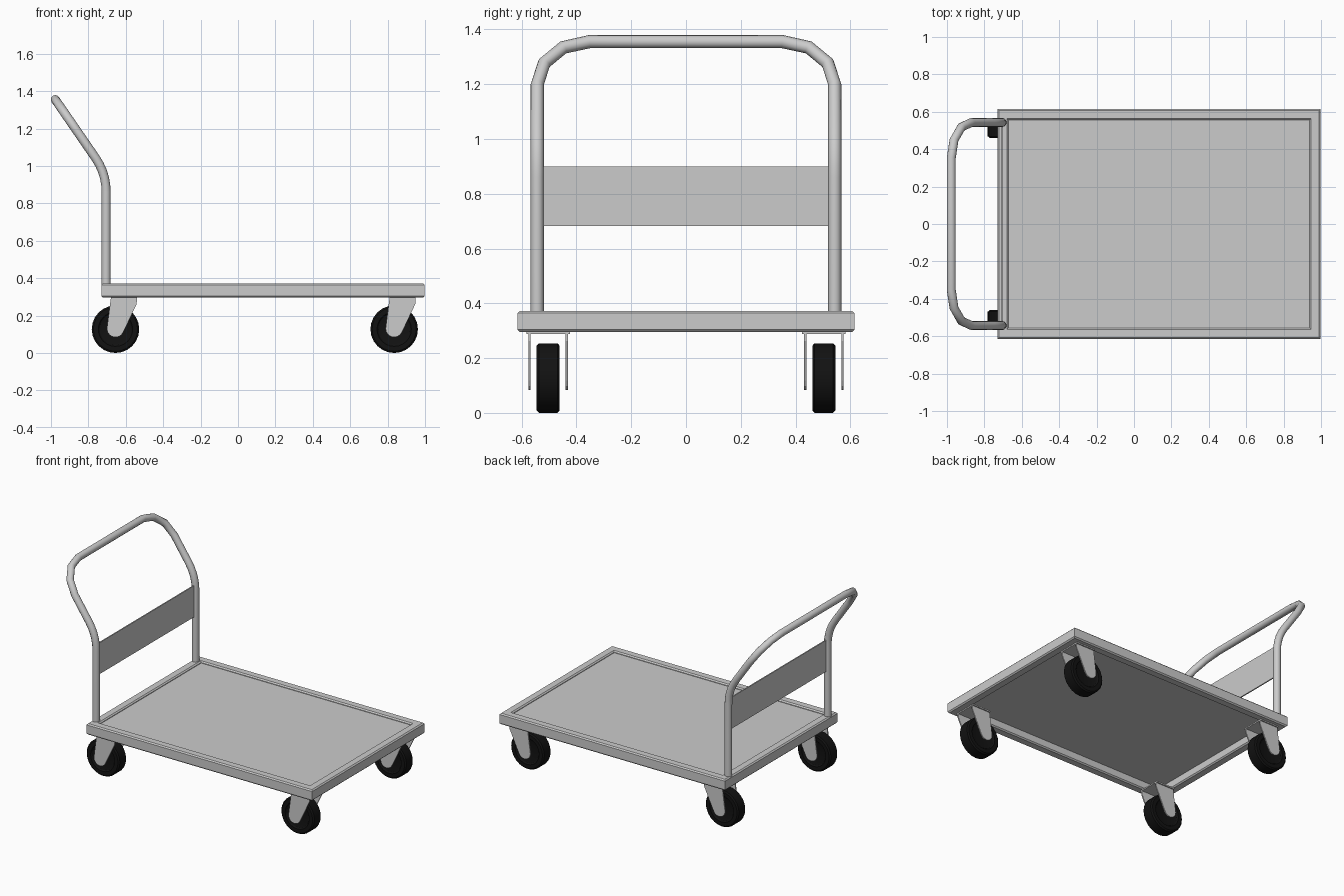
import bpy, bmesh
from math import sin, cos, pi
from mathutils import Vector

if "Cube" in bpy.data.objects:
    bpy.data.objects.remove(bpy.data.objects["Cube"])


def finish(name, bm, mat=None, smooth=False):
    bmesh.ops.recalc_face_normals(bm, faces=bm.faces)
    me = bpy.data.meshes.new(name)
    bm.to_mesh(me)
    bm.free()
    ob = bpy.data.objects.new(name, me)
    bpy.context.collection.objects.link(ob)
    if mat:
        me.materials.append(mat)
    if smooth:
        bpy.ops.object.select_all(action='DESELECT')
        ob.select_set(True)
        bpy.context.view_layer.objects.active = ob
        bpy.ops.object.shade_smooth_by_angle(angle=0.55)
    return ob


def box(name, x0, x1, y0, y1, z0, z1):
    bm = bmesh.new()
    bmesh.ops.create_cube(bm, size=1)
    for v in bm.verts:
        v.co = ((x0 + x1) / 2 + v.co.x * (x1 - x0),
                (y0 + y1) / 2 + v.co.y * (y1 - y0),
                (z0 + z1) / 2 + v.co.z * (z1 - z0))
    return finish(name, bm)


def bridge(bm, a, b):
    n = len(a)
    for i in range(n):
        bm.faces.new((a[i], a[(i + 1) % n], b[(i + 1) % n], b[i]))


black = bpy.data.materials.new("black_rubber")
black.diffuse_color = (0.006, 0.006, 0.006, 1)
black.use_nodes = True
black.node_tree.nodes["Principled BSDF"].inputs["Base Color"].default_value = black.diffuse_color

# Deck frame: chamfered square tube, mitred at the four corners
X0, X1, Y, Z0, Z1, W, C = -0.73, 0.998, 0.615, 0.296, 0.372, 0.06, 0.008
section = [(0, Z0 + C), (0, Z1 - C), (C, Z1), (W - C, Z1),
           (W, Z1 - C), (W, Z0 + C), (W - C, Z0), (C, Z0)]
bm = bmesh.new()
rings = []
for cx, cy, sx, sy in ((X0, -Y, 1, 1), (X1, -Y, -1, 1), (X1, Y, -1, -1), (X0, Y, 1, -1)):
    rings.append([bm.verts.new((cx + sx * d, cy + sy * d, z)) for d, z in section])
for i in range(4):
    bridge(bm, rings[i], rings[(i + 1) % 4])
finish("deck_frame", bm)

# Deck sheet, slightly recessed inside the frame
box("deck_sheet", X0 + W - 0.005, X1 - W + 0.005, -Y + W - 0.005, Y - W + 0.005, 0.35, 0.36)

# Push handle: bent tube, leaning back above the bend
HX, HY, ZB = -0.705, 0.543, 0.96
lean = Vector((-0.272, 0, 0.395))
length = lean.length
lean.normalize()
corner = Vector((HX, 0, ZB))
a, b = corner - Vector((0, 0, 0.1)), corner + lean * 0.1
half = [Vector((HX, 0, 0.34))]
for i in range(6):
    t = i / 5
    half.append(a * (1 - t) ** 2 + corner * 2 * t * (1 - t) + b * t * t)
for p in half:
    p.y = HY
R = 0.19
for i in range(4):
    t = i / 3 * pi / 2
    p = corner + lean * (length - R + R * sin(t))
    p.y = HY - R + R * cos(t)
    half.append(p)
path = half + [Vector((p.x, -p.y, p.z)) for p in reversed(half)]
cu = bpy.data.curves.new("push_handle", 'CURVE')
cu.dimensions = '3D'
cu.bevel_depth = 0.024
cu.bevel_resolution = 4
cu.use_fill_caps = True
sp = cu.splines.new('POLY')
sp.points.add(len(path) - 1)
for q, p in zip(sp.points, path):
    q.co = (*p, 1)
    q.radius = 1
sp.use_smooth = True
bpy.context.collection.objects.link(bpy.data.objects.new("push_handle", cu))

# Back panel between the handle legs
box("handle_panel", HX - 0.004, HX + 0.004, -0.525, 0.525, 0.683, 0.9)

# Casters
wheel_half = [(0.07, 0.03), (0.085, 0.034), (0.092, 0.042), (0.118, 0.042), (0.127, 0.034)]
wheel_profile = wheel_half + [(r, -y) for r, y in reversed(wheel_half)]


def wheel(name, x, y, z, n=24):
    bm = bmesh.new()
    rs = [[bm.verts.new((x + r * cos(2 * pi * i / n), y + d, z + r * sin(2 * pi * i / n)))
           for i in range(n)] for r, d in wheel_profile]
    for p, q in zip(rs, rs[1:]):
        bridge(bm, p, q)
    bm.faces.new(rs[0])
    bm.faces.new(rs[-1])
    finish(name, bm, black, True)


def fork_plate(name, x, y):
    pts = [(-0.025, 0.292), (0.115, 0.292), (0.113, 0.262), (0.045, 0.118)]
    pts += [(0.046 * cos(t), 0.13 - 0.046 * sin(t))
            for t in [pi * k / 8 for k in range(2, 9)]]
    bm = bmesh.new()
    u, v = [[bm.verts.new((x + px, y + d, pz)) for px, pz in pts] for d in (-0.004, 0.004)]
    bridge(bm, u, v)
    bm.faces.new(u)
    bm.faces.new(v)
    finish(name, bm)


for end, x in (("rear", -0.655), ("front", 0.835)):
    for side, s in (("left", 1), ("right", -1)):
        tag = f"{end}_{side}"
        y = s * 0.503
        wheel(f"{tag}_wheel", x, y, 0.127)
        for label, d in (("inner", -0.068), ("outer", 0.068)):
            fork_plate(f"{tag}_fork_{label}", x, y + s * d)
        box(f"{tag}_mount_plate", x - 0.025, x + 0.115, y - 0.08, y + 0.08, 0.288, 0.297)
